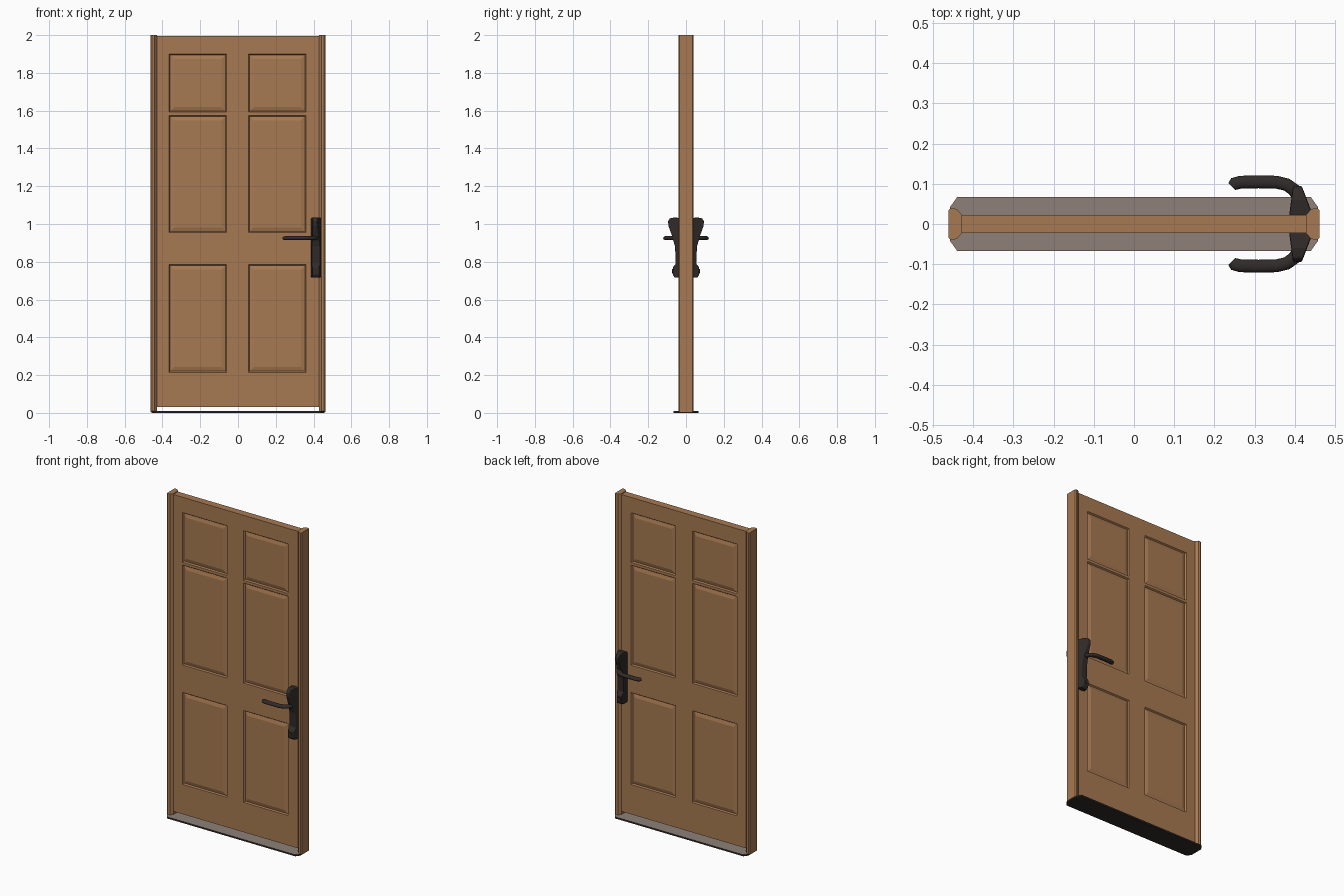
import bpy, bmesh, math

if "Cube" in bpy.data.objects:
    bpy.data.objects.remove(bpy.data.objects["Cube"])

def material(name, rgb):
    m = bpy.data.materials.new(name)
    m.diffuse_color = (*rgb, 1)
    m.use_nodes = True
    m.node_tree.nodes["Principled BSDF"].inputs["Base Color"].default_value = m.diffuse_color
    return m

WOOD = material("brown wood", (0.39, 0.195, 0.085))
DARK = material("dark metal", (0.03, 0.024, 0.022))
SILL = material("grey metal", (0.27, 0.22, 0.19))

def add(name, bm, *mats):
    bmesh.ops.recalc_face_normals(bm, faces=bm.faces)
    me = bpy.data.meshes.new(name)
    bm.to_mesh(me)
    bm.free()
    ob = bpy.data.objects.new(name, me)
    bpy.context.collection.objects.link(ob)
    for m in mats:
        me.materials.append(m)
    return ob

def prism(pts, place0, place1):
    """Solid between two placements of one 2D outline."""
    bm = bmesh.new()
    a = [bm.verts.new(place0(*p)) for p in pts]
    b = [bm.verts.new(place1(*p)) for p in pts]
    n = len(pts)
    bm.faces.new(a)
    bm.faces.new(b[::-1])
    for i in range(n):
        bm.faces.new((a[i], b[i], b[(i + 1) % n], a[(i + 1) % n]))
    return bm

def bevel(ob, width, segments=2):
    mod = ob.modifiers.new("bevel", 'BEVEL')
    mod.width, mod.segments, mod.limit_method = width, segments, 'ANGLE'

# Door slab: front half with six raised panels, mirrored to the back
xs = [-0.443, -0.365, -0.06, 0.055, 0.36, 0.443]
zs = [0.03, 0.215, 0.785, 0.955, 1.575, 1.592, 1.9, 1.995]
bm = bmesh.new()
grid = [[bm.verts.new((x, -0.023, z)) for x in xs] for z in zs]
panels = []
for j in range(len(zs) - 1):
    for i in range(len(xs) - 1):
        f = bm.faces.new((grid[j][i], grid[j][i + 1], grid[j + 1][i + 1], grid[j + 1][i]))
        if i % 2 and j % 2:
            panels.append(f)
bm.normal_update()
rim = [e for e in bm.edges if e.is_boundary]
new = bmesh.ops.extrude_edge_only(bm, edges=rim)["geom"]
for v in new:
    if isinstance(v, bmesh.types.BMVert):
        v.co.y = 0
bmesh.ops.inset_individual(bm, faces=panels, thickness=0.008, depth=-0.008)
bmesh.ops.inset_individual(bm, faces=panels, thickness=0.03, depth=0.006)
door = add("door_slab", bm, WOOD)
mir = door.modifiers.new("mirror", 'MIRROR')
mir.use_axis = (False, True, False)

# Side posts, chamfered towards the slab
outline = [(0.428, 0.023), (0.441, 0.037), (0.456, 0.04), (0.462, 0.034)]
outline += [(x, -y) for x, y in outline[::-1]]
for side, s in (("left", -1), ("right", 1)):
    post = add(side + "_post", prism(outline, lambda x, y: (s * x, y, 0.006),
                                     lambda x, y: (s * x, y, 2.0)), WOOD)

# Threshold plate: grey top, dark sides and underside
quarter = [(0.458, 0.042), (0.44, 0.067)]
plan = quarter + [(-x, y) for x, y in quarter[::-1]]
plan += [(-x, -y) for x, y in plan]
sill = add("threshold", prism(plan, lambda x, y: (x, y, 0),
                              lambda x, y: (x, y, 0.01)), DARK, SILL)
for p in sill.data.polygons:
    p.material_index = 1 if p.normal.z > 0.5 else 0

# Handle plate side profile: (distance from door centre, height)
profile = [(0.02, 0.72), (0.058, 0.715), (0.07, 0.73), (0.07, 0.77), (0.054, 0.79),
           (0.058, 0.88), (0.075, 0.94), (0.093, 0.99), (0.095, 1.015),
           (0.085, 1.03), (0.06, 1.035), (0.02, 1.03)]
# Lever path seen from above: (x, distance from door centre)
path = [(0.415, 0.045), (0.408, 0.07), (0.398, 0.085), (0.38, 0.098), (0.355, 0.104),
        (0.31, 0.105), (0.265, 0.104), (0.25, 0.100), (0.243, 0.093)]

for side, s in (("front", -1), ("back", 1)):
    # Back plate, narrowing as it stands out from the door
    plate = add(side + "_handle_plate",
                prism(profile, lambda d, z: (0.386 + 0.13 * (d - 0.02), s * d, z),
                      lambda d, z: (0.446 - 0.38 * (d - 0.02), s * d, z)), DARK)
    bevel(plate, 0.004)

    # Curved lever
    cu = bpy.data.curves.new(side + "_lever", 'CURVE')
    cu.dimensions = '3D'
    cu.bevel_depth, cu.bevel_resolution, cu.use_fill_caps = 0.016, 3, True
    sp = cu.splines.new('POLY')
    sp.points.add(len(path) - 1)
    for pt, (x, d) in zip(sp.points, path):
        pt.co = (x, s * d, 0, 1)
    sp.points[-1].radius = 0.75
    sp.use_smooth = True
    cu.materials.append(DARK)
    lever = bpy.data.objects.new(side + "_lever", cu)
    lever.location.z = 0.925
    lever.scale.z = 0.7
    bpy.context.collection.objects.link(lever)

    # Lock cylinder in the lower part of the plate
    bm = prism([(0.011 * math.cos(a * math.pi / 8), 0.011 * math.sin(a * math.pi / 8))
                for a in range(16)],
               lambda u, v: (0.41 + u, s * 0.05, 0.75 + v),
               lambda u, v: (0.41 + u, s * 0.074, 0.75 + v))
    add(side + "_lock_cylinder", bm, DARK)
